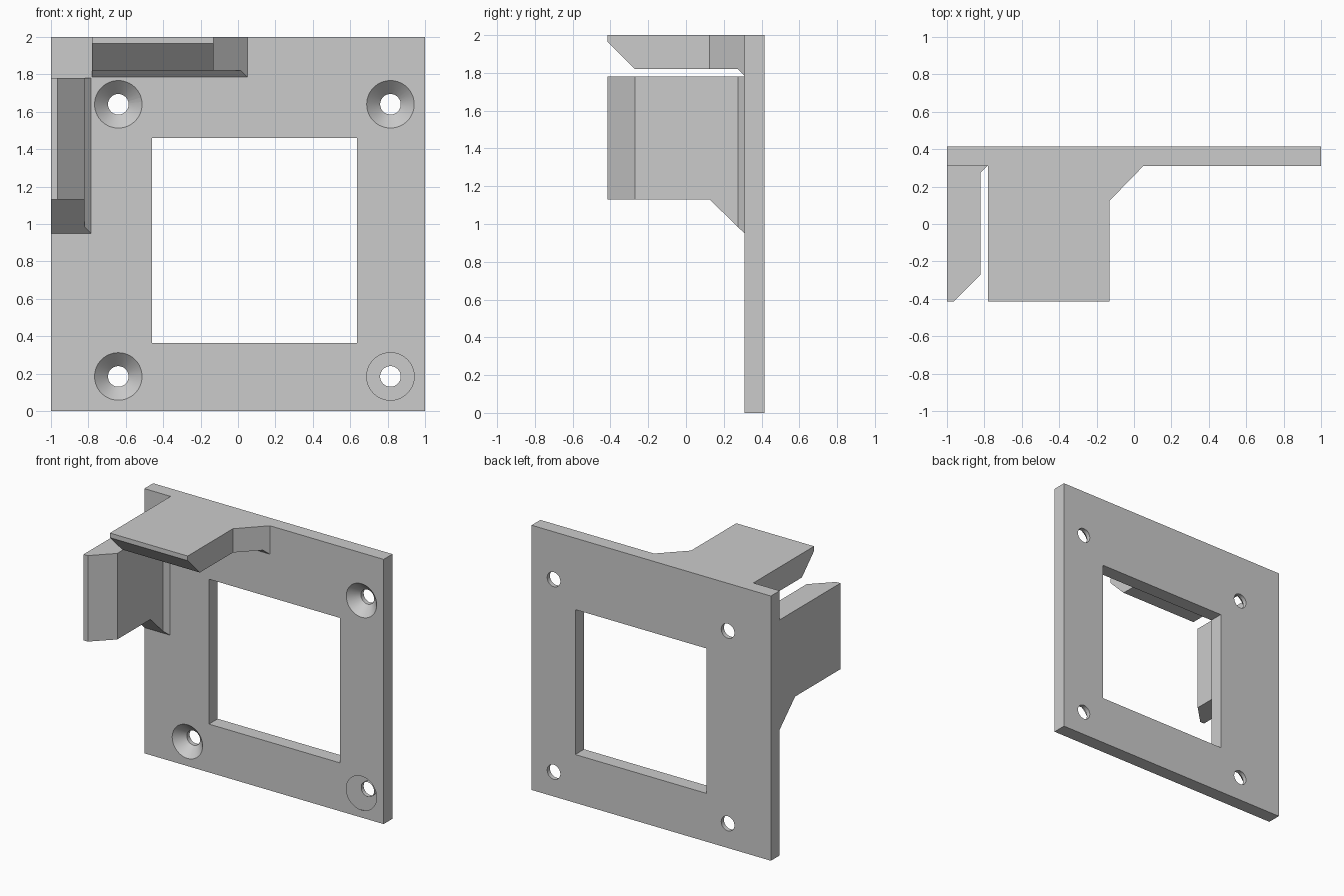
import bpy
import bmesh
import math
from mathutils import Matrix, Vector

default = bpy.data.objects.get("Cube")
if default:
    bpy.data.objects.remove(default, do_unlink=True)

grey = bpy.data.materials.new("light_grey")
grey.use_nodes = True
grey.diffuse_color = (0.6, 0.6, 0.6, 1)
grey.node_tree.nodes["Principled BSDF"].inputs["Base Color"].default_value = (0.6, 0.6, 0.6, 1)

FRONT, BACK = 0.31, 0.415


def make_object(name, bm):
    bmesh.ops.recalc_face_normals(bm, faces=bm.faces)
    mesh = bpy.data.meshes.new(name)
    bm.to_mesh(mesh)
    bm.free()
    mesh.materials.append(grey)
    obj = bpy.data.objects.new(name, mesh)
    bpy.context.collection.objects.link(obj)
    return obj


def prism(name, points, offset):
    """Extrude a closed outline of 3D points along an offset."""
    bm = bmesh.new()
    face = bm.faces.new([bm.verts.new(p) for p in points])
    extruded = bmesh.ops.extrude_face_region(bm, geom=[face], use_keep_orig=True)
    verts = [g for g in extruded["geom"] if isinstance(g, bmesh.types.BMVert)]
    bmesh.ops.translate(bm, verts=verts, vec=Vector(offset))
    return make_object(name, bm)


def slab(name, x0, x1, z0, z1, y0, y1):
    outline = [(x0, y0, z0), (x1, y0, z0), (x1, y0, z1), (x0, y0, z1)]
    return prism(name, outline, (0, y1 - y0, 0))


def cone_y(name, x, z, y0, y1, r0, r1):
    """Cone or cylinder running from y0 to y1."""
    bm = bmesh.new()
    matrix = Matrix.Translation((x, (y0 + y1) / 2, z)) @ Matrix.Rotation(-math.pi / 2, 4, "X")
    bmesh.ops.create_cone(bm, cap_ends=True, segments=64, radius1=r0, radius2=r1,
                          depth=y1 - y0, matrix=matrix)
    return make_object(name, bm)


def combine(target, cutter, operation):
    mod = target.modifiers.new("cut", "BOOLEAN")
    mod.operation = operation
    mod.solver = "EXACT"
    mod.object = cutter
    bpy.context.view_layer.objects.active = target
    bpy.ops.object.modifier_apply(modifier=mod.name)
    bpy.data.objects.remove(cutter, do_unlink=True)


# Mounting plate with its window
plate = slab("mounting_plate", -1, 1, 0, 2, FRONT, BACK)
combine(plate, slab("window_cutter", -0.46, 0.635, 0.365, 1.46, 0.2, 0.5), "DIFFERENCE")

# Countersunk screw holes
for x in (-0.64, 0.815):
    for z in (0.185, 1.64):
        combine(plate, cone_y("bore_cutter", x, z, 0.2, 0.5, 0.055, 0.055), "DIFFERENCE")
        combine(plate, cone_y("sink_cutter", x, z, 0.3, 0.4, 0.137, 0.037), "DIFFERENCE")

# Top arm: chamfered side section trimmed to its flared plan
section = [(-0.415, 2), (-0.415, 1.965), (-0.27, 1.82), (0.275, 1.82),
           (FRONT, 1.785), (FRONT, 2)]
plan = [(-0.78, -0.6), (-0.13, -0.6), (-0.13, 0.125), (0.05, FRONT), (0.05, 0.5), (-0.78, 0.5)]
top_arm = prism("top_arm", [(-0.9, y, z) for y, z in section], (1.1, 0, 0))
combine(top_arm, prism("plan_cutter", [(x, y, 1.5) for x, y in plan], (0, 0, 1)), "INTERSECT")

# Side arm: the top arm reflected across the corner diagonal
bm = bmesh.new()
bm.from_mesh(top_arm.data)
for v in bm.verts:
    v.co = (1 - v.co.z, v.co.y, 1 - v.co.x)
side_arm = make_object("side_arm", bm)

# Smooth the hole walls, keep every other edge sharp
bpy.ops.object.select_all(action="DESELECT")
plate.select_set(True)
bpy.context.view_layer.objects.active = plate
bpy.ops.object.shade_smooth_by_angle(angle=math.radians(30))
